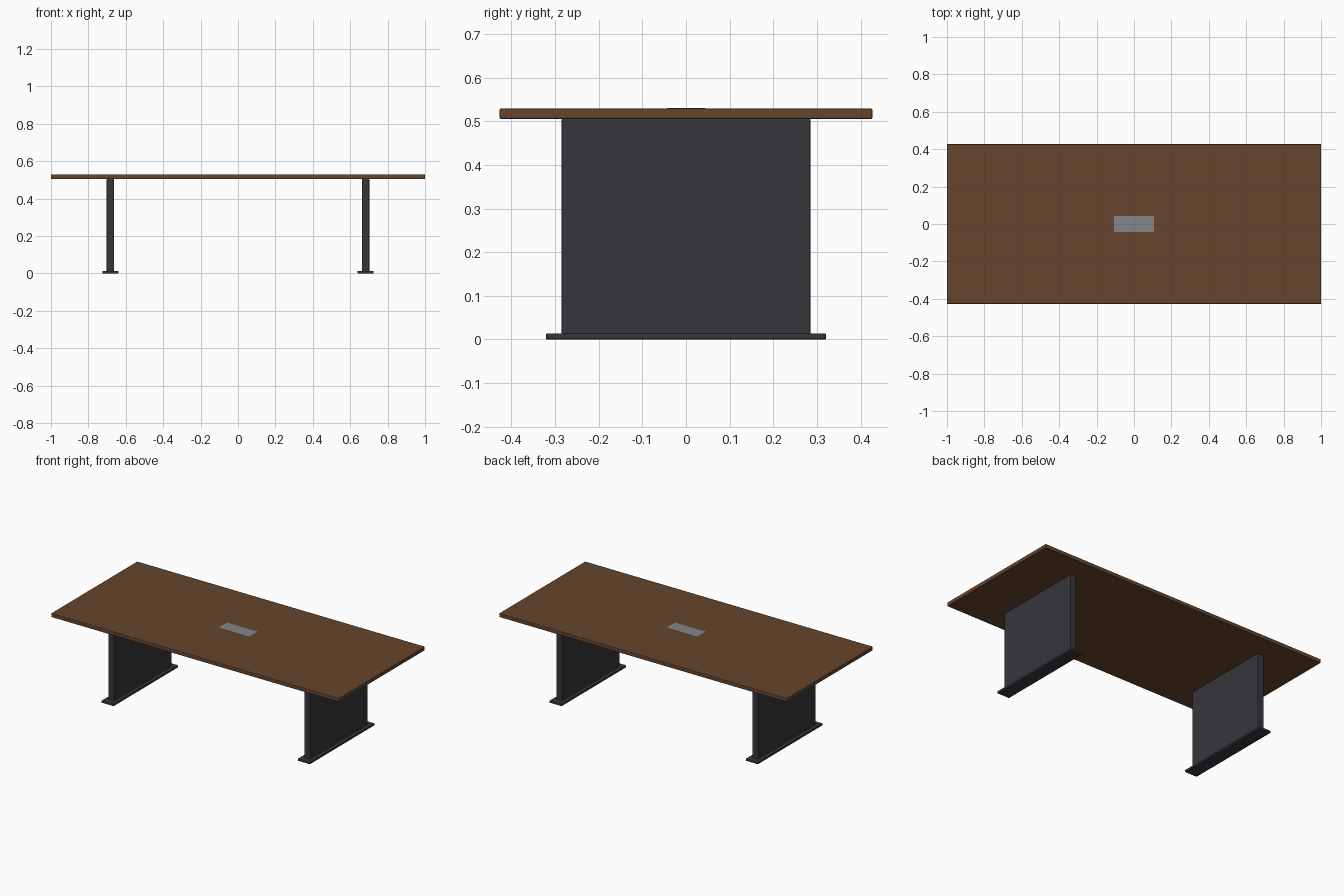
import bpy

if "Cube" in bpy.data.objects:
    bpy.data.objects.remove(bpy.data.objects["Cube"])


def material(name, rgb):
    m = bpy.data.materials.new(name)
    m.diffuse_color = (*rgb, 1.0)
    m.use_nodes = True
    m.node_tree.nodes["Principled BSDF"].inputs["Base Color"].default_value = m.diffuse_color
    return m


wood = material("walnut_brown", (0.132, 0.060, 0.026))
metal = material("charcoal", (0.038, 0.036, 0.044))
grey = material("mid_grey", (0.24, 0.24, 0.25))


def box(name, x, y, z0, z1, size_x, size_y, mat, bevel=0.0):
    """Box between heights z0 and z1, with optional eased edges."""
    bpy.ops.mesh.primitive_cube_add(size=1, location=(x, y, (z0 + z1) / 2))
    ob = bpy.context.object
    ob.name = name
    ob.scale = (size_x, size_y, z1 - z0)
    bpy.ops.object.transform_apply(location=False, rotation=False, scale=True)
    ob.data.materials.append(mat)
    if bevel:
        mod = ob.modifiers.new("eased_edges", 'BEVEL')
        mod.width = bevel
        mod.segments = 2
    return ob


# Table top and the cable cover set into its middle
box("table_top", 0, 0, 0.505, 0.529, 2.0, 0.854, wood, 0.003)
box("cable_cover", 0, 0, 0.526, 0.530, 0.214, 0.086, grey)

# Panel legs, each on a wider foot plate
for side, x in (("left", -0.682), ("right", 0.682)):
    box(side + "_leg_panel", x, 0, 0.012, 0.506, 0.04, 0.57, metal, 0.003)
    box(side + "_foot_plate", x, 0, 0.0, 0.014, 0.085, 0.642, metal, 0.003)
